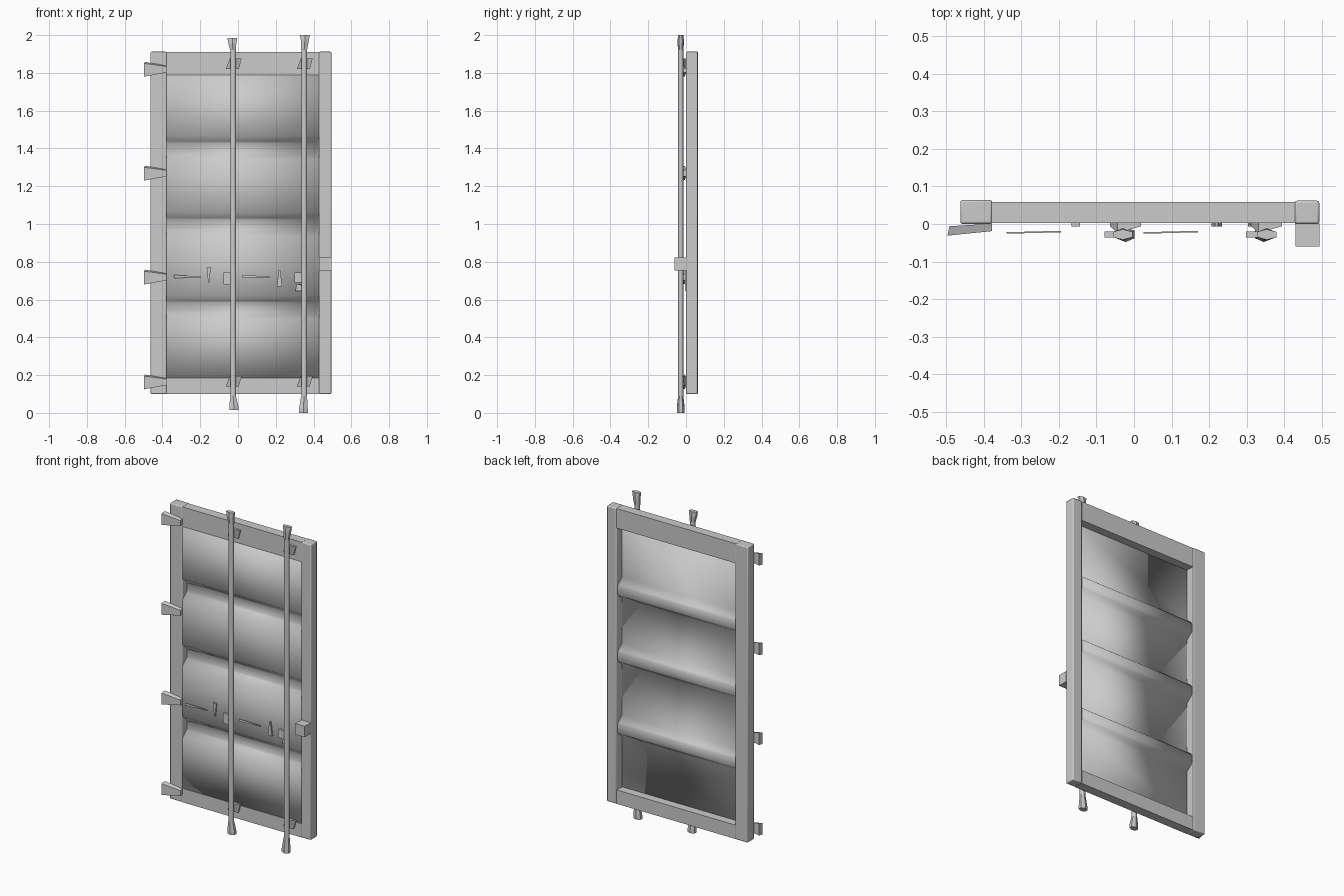
import bpy, bmesh, math
from mathutils import Vector

if "Cube" in bpy.data.objects:
    bpy.data.objects.remove(bpy.data.objects["Cube"])


def make(name, verts, faces, bevel=0.0):
    me = bpy.data.meshes.new(name)
    me.from_pydata(verts, [], faces)
    bm = bmesh.new()
    bm.from_mesh(me)
    bmesh.ops.recalc_face_normals(bm, faces=bm.faces)
    bm.to_mesh(me)
    bm.free()
    ob = bpy.data.objects.new(name, me)
    bpy.context.collection.objects.link(ob)
    if bevel:
        mod = ob.modifiers.new("bevel", 'BEVEL')
        mod.width = bevel
        mod.segments = 2
    return ob


def loft(name, rings, bevel=0.0):
    """Skin equal-length rings of points and cap both ends."""
    n = len(rings[0])
    verts = [p for r in rings for p in r]
    faces = [tuple(range(n)), tuple(range(len(verts) - n, len(verts)))]
    for k in range(len(rings) - 1):
        for i in range(n):
            j = (i + 1) % n
            faces.append((k * n + i, k * n + j, (k + 1) * n + j, (k + 1) * n + i))
    return make(name, verts, faces, bevel)


def box(name, x0, x1, y0, y1, z0, z1, bevel=0.0):
    return loft(name, [[(x0, y0, z), (x1, y0, z), (x1, y1, z), (x0, y1, z)]
                       for z in (z0, z1)], bevel)


def smooth(ob, deg=30):
    bpy.ops.object.select_all(action='DESELECT')
    ob.select_set(True)
    bpy.context.view_layer.objects.active = ob
    bpy.ops.object.shade_smooth_by_angle(angle=math.radians(deg))


# Door frame
smooth(box("hinge_side_post", -0.463, -0.378, 0.0, 0.064, 0.1, 1.912, 0.006))
smooth(box("latch_side_post", 0.428, 0.494, 0.0, 0.062, 0.1, 1.912, 0.006))
box("top_rail", -0.38, 0.43, 0.002, 0.059, 1.79, 1.91)
box("bottom_rail", -0.38, 0.43, 0.002, 0.059, 0.1, 0.185)

# Corrugated panel: flat sheet with three grooves pressed backwards
front, back = 0.006, 0.048
line = [(front, 0.18)]
for zc in (0.56, 1.0, 1.405):
    line += [(front, zc - 0.065), (back - 0.006, zc - 0.034), (back, zc - 0.024),
             (back, zc + 0.024), (back - 0.006, zc + 0.034), (front, zc + 0.065)]
line.append((front, 1.80))
outline = line + [(y + 0.004, z) for y, z in reversed(line)]
n = len(line)
verts = [(x, y, z) for x in (-0.38, 0.43) for y, z in line]
panel = make("corrugated_panel", verts,
             [(i, i + 1, n + i + 1, n + i) for i in range(n - 1)])
sol = panel.modifiers.new("sheet", 'SOLIDIFY')
sol.thickness = 0.004
sol.offset = 0
smooth(panel, 25)

# Hinges: wedge plates, wide at the outer edge
for i, z in enumerate((1.82, 1.27, 0.72, 0.165)):
    loft(f"hinge_{i + 1}", [
        [(-0.497, -0.031, z - 0.04), (-0.492, -0.006, z - 0.038),
         (-0.492, -0.006, z + 0.038), (-0.497, -0.031, z + 0.03)],
        [(-0.378, -0.019, z - 0.018), (-0.378, 0.001, z - 0.018),
         (-0.378, 0.001, z + 0.018), (-0.378, -0.019, z + 0.014)]])

# Locking bars with flared cam ends, plus guide brackets
for i, (bx, lean, z0, z1) in enumerate(((-0.026, 0.004, 0.015, 1.985),
                                        (0.35, -0.004, 0.0, 2.0))):
    by = -0.028

    def section(z, rx, ry, dx=0.0):
        return [(bx + dx + rx * math.cos(a), by + ry * math.sin(a), z)
                for a in [math.radians(30 + 60 * k) for k in range(6)]]
    bar = loft(f"locking_bar_{i + 1}", [section(0.07, 0.017, 0.014),
                                        section(1.94, 0.017, 0.014)])
    smooth(bar, 65)
    loft(f"top_cam_{i + 1}", [section(1.92, 0.018, 0.014),
                              section(z1 - 0.03, 0.024, 0.017, -lean),
                              section(z1, 0.030, 0.014, -lean)])
    loft(f"bottom_cam_{i + 1}", [section(z0, 0.027, 0.02, lean),
                                 section(z0 + 0.02, 0.027, 0.02, lean),
                                 section(0.09, 0.018, 0.014)])
    for k, z in enumerate((0.165, 1.845)):
        loft(f"bar_guide_{i + 1}_{k + 1}", [
            [(bx - 0.038, -0.006, z - 0.025), (bx + 0.03, -0.006, z - 0.025),
             (bx + 0.03, 0.003, z - 0.025), (bx - 0.038, 0.003, z - 0.025)],
            [(bx - 0.018, -0.024, z + 0.03), (bx + 0.045, -0.006, z + 0.03),
             (bx + 0.045, 0.003, z + 0.03), (bx - 0.018, 0.003, z + 0.03)]])
    # Handle hub and thin handle blade
    box(f"handle_hub_{i + 1}", bx - 0.052, bx, -0.036, -0.02,
        0.68 if i == 0 else 0.69, 0.742)
for i, x in enumerate((-0.34, 0.025)):
    loft(f"handle_{i + 1}", [
        [(x, -0.026, 0.714), (x, -0.022, 0.714), (x, -0.022, 0.73), (x, -0.026, 0.73)],
        [(x + 0.145, -0.022, 0.718), (x + 0.145, -0.018, 0.718),
         (x + 0.145, -0.018, 0.722), (x + 0.145, -0.022, 0.722)]])

# Small pointed handle catches
for i, (x, z0, z1, w0, w1) in enumerate(((-0.155, 0.69, 0.77, 0.003, 0.011),
                                         (0.22, 0.67, 0.755, 0.014, 0.004),
                                         (0.322, 0.645, 0.68, 0.018, 0.012))):
    loft(f"handle_catch_{i + 1}", [
        [(x - w, -0.006, z), (x + w, -0.006, z), (x + w, 0.003, z), (x - w, 0.003, z)]
        for z, w in ((z0, w0), (z1, w1))])

# Keeper block on the latch post
box("latch_block", 0.43, 0.494, -0.06, 0.002, 0.755, 0.822)
